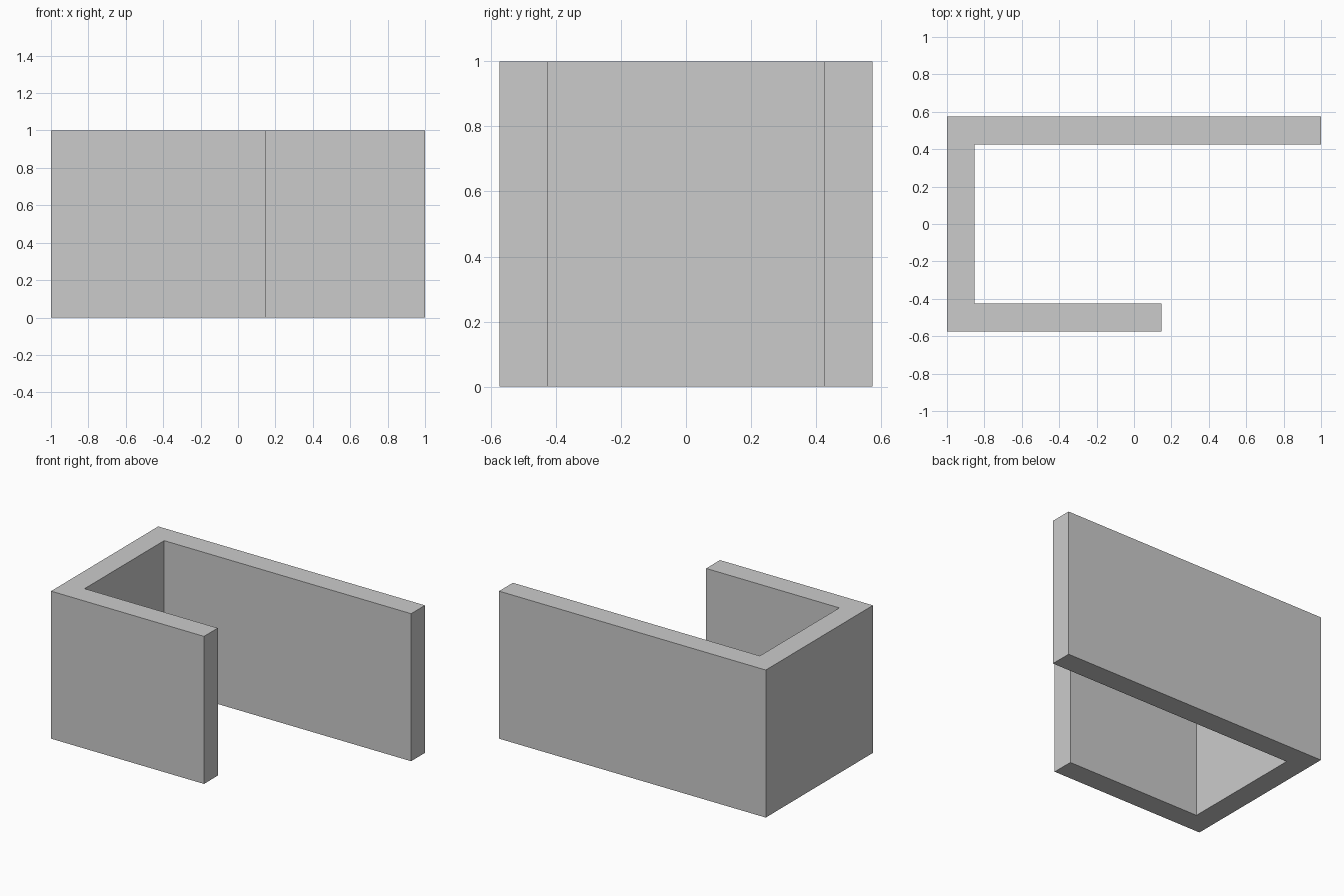
import bpy, bmesh

if "Cube" in bpy.data.objects:
    bpy.data.objects.remove(bpy.data.objects["Cube"])

HEIGHT = 1.0
OUT_Y, IN_Y = 0.574, 0.426   # outer and inner wall faces
IN_X, SHORT_END = -0.852, 0.147

# U-shaped floor plan with one short arm at the front
plan = [(-1, -OUT_Y), (SHORT_END, -OUT_Y), (SHORT_END, -IN_Y), (IN_X, -IN_Y),
        (IN_X, IN_Y), (1, IN_Y), (1, OUT_Y), (-1, OUT_Y)]

# Extrude the plan upward into one solid wall
bm = bmesh.new()
base = bm.faces.new([bm.verts.new((x, y, 0)) for x, y in plan])
top = bmesh.ops.extrude_face_region(bm, geom=[base], use_keep_orig=True)["geom"]
bmesh.ops.translate(bm, vec=(0, 0, HEIGHT),
                    verts=[g for g in top if isinstance(g, bmesh.types.BMVert)])
bmesh.ops.recalc_face_normals(bm, faces=bm.faces)

mesh = bpy.data.meshes.new("u_shaped_wall")
bm.to_mesh(mesh)
bm.free()
bpy.context.collection.objects.link(bpy.data.objects.new("u_shaped_wall", mesh))
